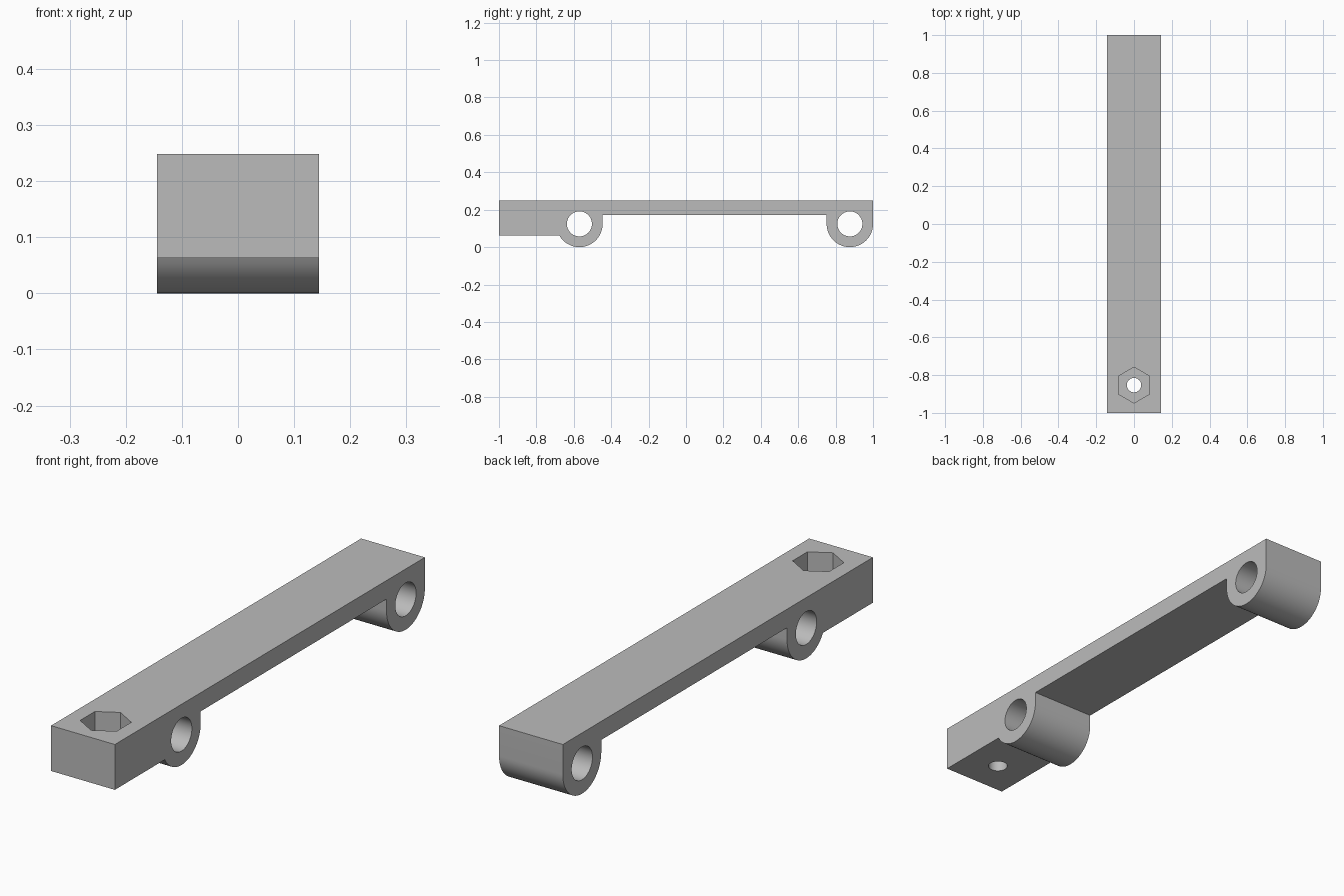
import bpy, bmesh
from math import sin, cos, asin, pi, radians

cube = bpy.data.objects.get("Cube")
if cube:
    bpy.data.objects.remove(cube, do_unlink=True)

# Dimensions
HALF_W, TOP = 0.144, 0.248
BAR_Z, BLOCK_Z = 0.172, 0.063
BARREL_R, PIN_R = 0.124, 0.067
BARRELS = (-0.57, 0.876)
SCREW_Y = -0.853

grey = bpy.data.materials.new("plain_grey")
grey.use_nodes = True
grey.diffuse_color = (0.5, 0.5, 0.5, 1)
grey.node_tree.nodes["Principled BSDF"].inputs["Base Color"].default_value = (0.5, 0.5, 0.5, 1)


def lower_arc(y, start, steps=32):
    """Underside of a barrel, from the start angle round to its +y side."""
    angles = [start + (2 * pi - start) * i / steps for i in range(steps + 1)]
    return [(y + BARREL_R * cos(a), BARREL_R + BARREL_R * sin(a)) for a in angles]


# Side profile: end block, front barrel, thin bar, back barrel
meet = pi + asin((BARREL_R - BLOCK_Z) / BARREL_R)
profile = [(-1, TOP), (-1, BLOCK_Z)]
profile += lower_arc(BARRELS[0], meet)
profile += [(BARRELS[0] + BARREL_R, BAR_Z), (BARRELS[1] - BARREL_R, BAR_Z)]
profile += lower_arc(BARRELS[1], pi)
profile += [(1, TOP)]

bm = bmesh.new()
face = bm.faces.new([bm.verts.new((-HALF_W, y, z)) for y, z in profile])
sweep = bmesh.ops.extrude_face_region(bm, geom=[face])
moved = [v for v in sweep["geom"] if isinstance(v, bmesh.types.BMVert)]
bmesh.ops.translate(bm, verts=moved, vec=(2 * HALF_W, 0, 0))
bmesh.ops.recalc_face_normals(bm, faces=bm.faces)
mesh = bpy.data.meshes.new("hinge_arm")
bm.to_mesh(mesh)
bm.free()
arm = bpy.data.objects.new("hinge_arm", mesh)
bpy.context.collection.objects.link(arm)
mesh.materials.append(grey)


def drill(name, radius, depth, location, sides=64, rotation=(0, 0, 0)):
    """Cut a round or hexagonal hole into the arm."""
    bpy.ops.mesh.primitive_cylinder_add(vertices=sides, radius=radius, depth=depth,
                                        location=location, rotation=rotation)
    cutter = bpy.context.object
    cutter.name = name
    cutter.hide_render = True
    cutter.data.materials.append(grey)
    cut = arm.modifiers.new(name, "BOOLEAN")
    cut.operation, cut.solver, cut.object = "DIFFERENCE", "EXACT", cutter
    bpy.ops.object.select_all(action="DESELECT")
    arm.select_set(True)
    bpy.context.view_layer.objects.active = arm
    bpy.ops.object.modifier_apply(modifier=name)
    bpy.data.objects.remove(cutter, do_unlink=True)


# Pin holes through the barrels
for y in BARRELS:
    drill("pin_hole", PIN_R, 1, (0, y, BARREL_R), rotation=(0, pi / 2, 0))

# Nut pocket and screw hole in the end block
drill("nut_pocket", 0.095, 0.22, (0, SCREW_Y, TOP), sides=6)
drill("screw_hole", 0.038, 1, (0, SCREW_Y, TOP), sides=48)

bpy.ops.object.shade_smooth_by_angle(angle=radians(30))
